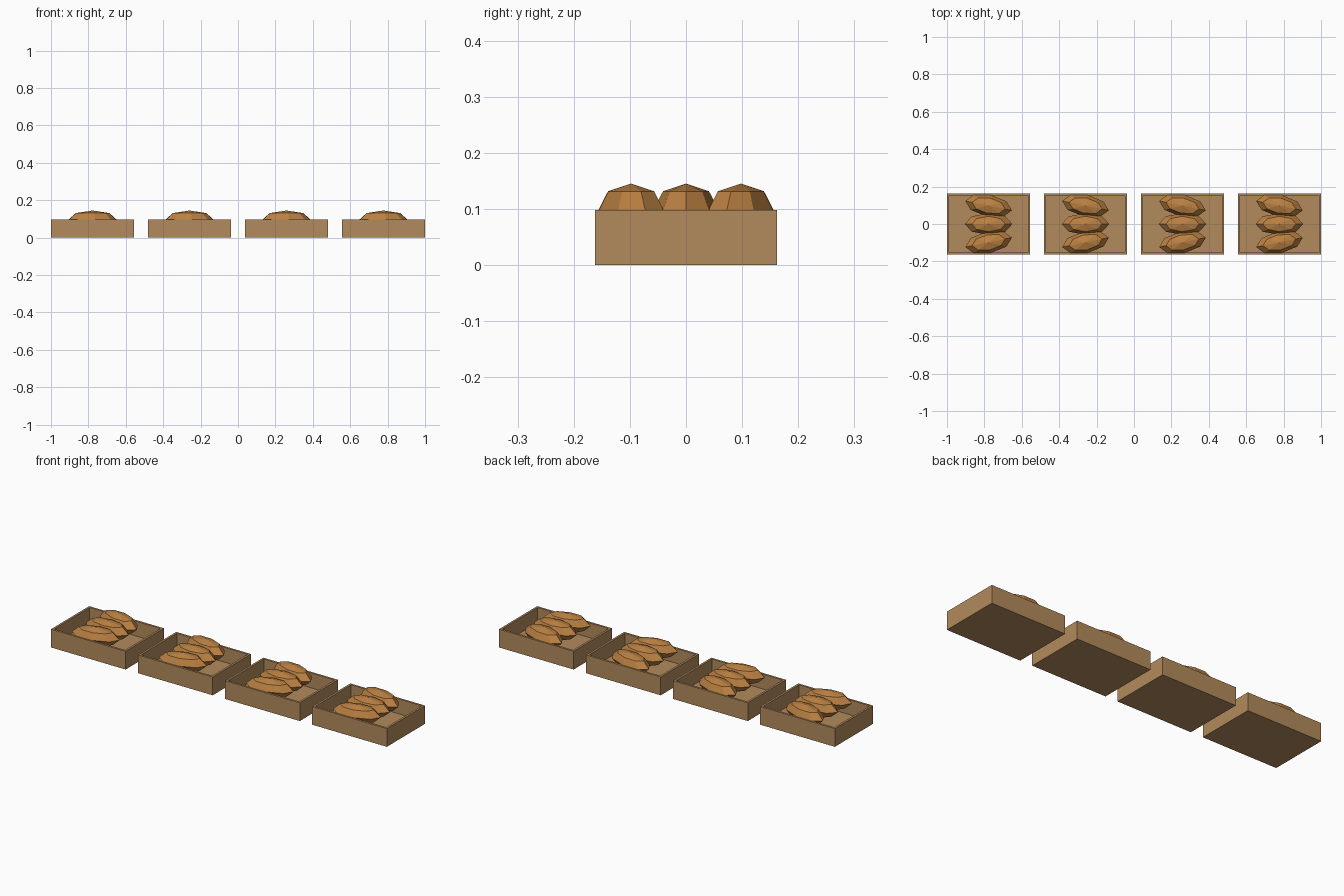
import bpy, bmesh
from mathutils import Matrix

if "Cube" in bpy.data.objects:
    bpy.data.objects.remove(bpy.data.objects["Cube"])


def material(name, rgb):
    m = bpy.data.materials.new(name)
    m.diffuse_color = (*rgb, 1)
    m.use_nodes = True
    m.node_tree.nodes["Principled BSDF"].inputs["Base Color"].default_value = m.diffuse_color
    return m


WOOD = material("wood", (0.45, 0.26, 0.11))
CRUST = material("crust", (0.50, 0.22, 0.055))

W, D, H = 0.445, 0.325, 0.098   # tray size
WALL, FLOOR = 0.016, 0.018


def add_object(name, bm, mat, loc, turn=0):
    bmesh.ops.recalc_face_normals(bm, faces=bm.faces)
    me = bpy.data.meshes.new(name)
    bm.to_mesh(me)
    bm.free()
    me.materials.append(mat)
    ob = bpy.data.objects.new(name, me)
    ob.location = loc
    ob.rotation_euler.z = turn
    bpy.context.collection.objects.link(ob)


# Open tray: box with its top face inset and pushed down
def tray(x):
    bm = bmesh.new()
    bmesh.ops.create_cube(bm, size=1)
    bmesh.ops.scale(bm, vec=(W, D, H), verts=bm.verts)
    bm.normal_update()
    top = max(bm.faces, key=lambda f: f.calc_center_median().z)
    bmesh.ops.inset_region(bm, faces=[top], thickness=WALL)
    inner = bmesh.ops.extrude_face_region(bm, geom=[top])
    bmesh.ops.delete(bm, geom=[top], context='FACES')
    verts = [v for v in inner['geom'] if isinstance(v, bmesh.types.BMVert)]
    bmesh.ops.translate(bm, vec=(0, 0, FLOOR - H), verts=verts)
    add_object("tray", bm, WOOD, (x, 0, H / 2))


# Faceted loaf: stretched low-poly sphere
def loaf(x, y, turn):
    bm = bmesh.new()
    bmesh.ops.create_uvsphere(bm, u_segments=8, v_segments=4, radius=1,
                              matrix=Matrix.Diagonal((0.127, 0.058, 0.047, 1)))
    add_object("bread_loaf", bm, CRUST, (x, y, 0.098), turn)


for i in range(4):
    cx = (i - 1.5) * 0.5183
    tray(cx)
    for k in (-1, 0, 1):
        loaf(cx, k * 0.098, -0.2 * k)
